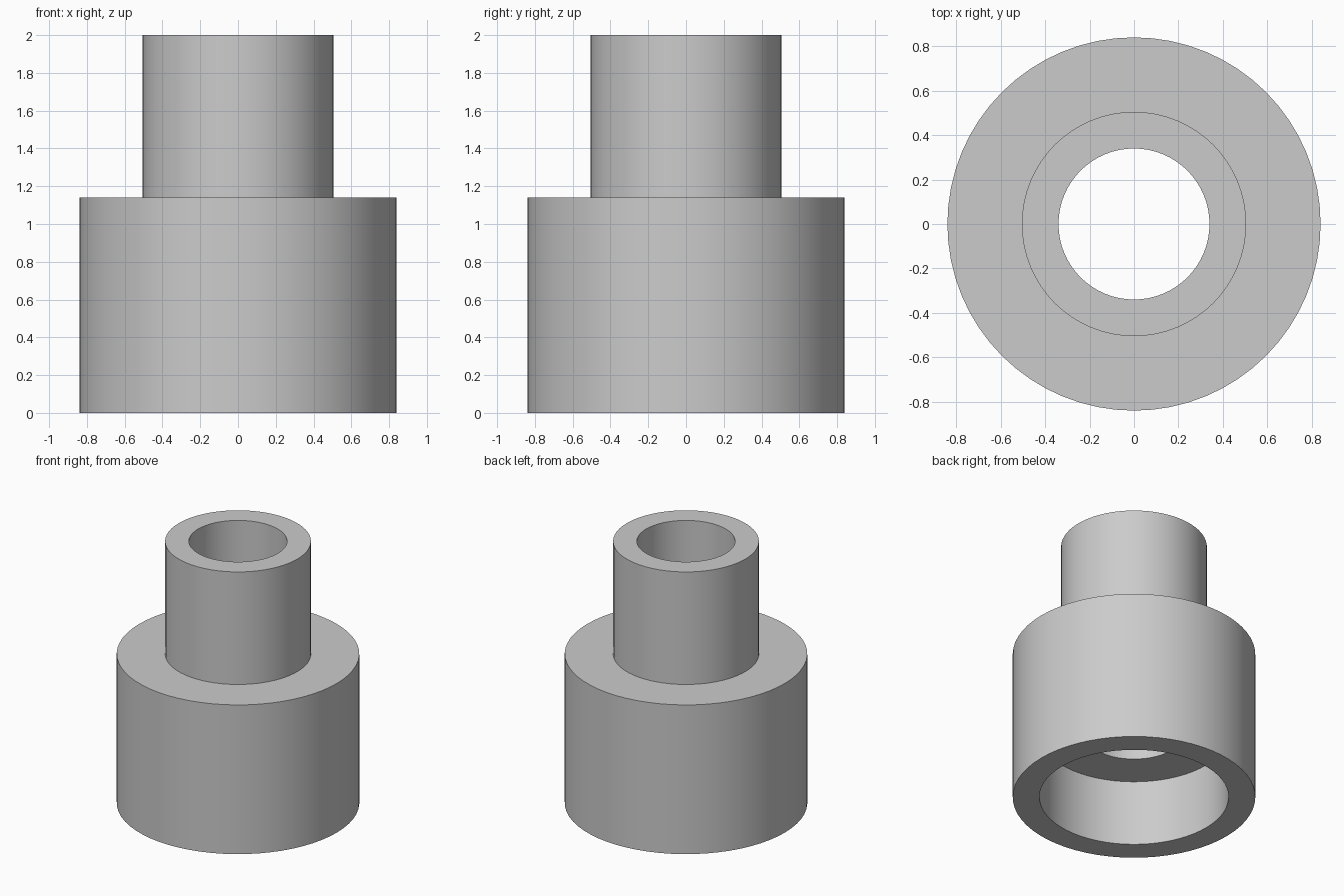
import bpy
import bmesh
from math import tau

SEGMENTS = 64

cube = bpy.data.objects.get("Cube")
if cube:
    bpy.data.objects.remove(cube, do_unlink=True)

# Plain grey material
grey = bpy.data.materials.new("plain grey")
grey.use_nodes = True
colour = (0.6, 0.6, 0.6, 1)
grey.diffuse_color = colour
grey.node_tree.nodes["Principled BSDF"].inputs["Base Color"].default_value = colour

# Closed wall section (radius, height): outside going up, then inside going down
profile = [(0.84, 0), (0.84, 1.14), (0.505, 1.14), (0.505, 2),
           (0.34, 2), (0.34, 0.5), (0.655, 0.5), (0.655, 0)]

# Stepped sleeve: the section spun about the vertical axis
bm = bmesh.new()
verts = [bm.verts.new((r, 0, z)) for r, z in profile]
edges = [bm.edges.new((a, b)) for a, b in zip(verts, verts[1:] + verts[:1])]
bmesh.ops.spin(bm, geom=verts + edges, cent=(0, 0, 0), axis=(0, 0, 1),
               angle=tau, steps=SEGMENTS, use_merge=True)
bmesh.ops.remove_doubles(bm, verts=bm.verts, dist=0.0001)
bmesh.ops.recalc_face_normals(bm, faces=bm.faces)

mesh = bpy.data.meshes.new("stepped_sleeve")
bm.to_mesh(mesh)
bm.free()
mesh.materials.append(grey)
sleeve = bpy.data.objects.new("stepped_sleeve", mesh)
bpy.context.collection.objects.link(sleeve)

# Smooth round walls with sharp rims
bpy.ops.object.select_all(action="DESELECT")
sleeve.select_set(True)
bpy.context.view_layer.objects.active = sleeve
bpy.ops.object.shade_smooth_by_angle()
